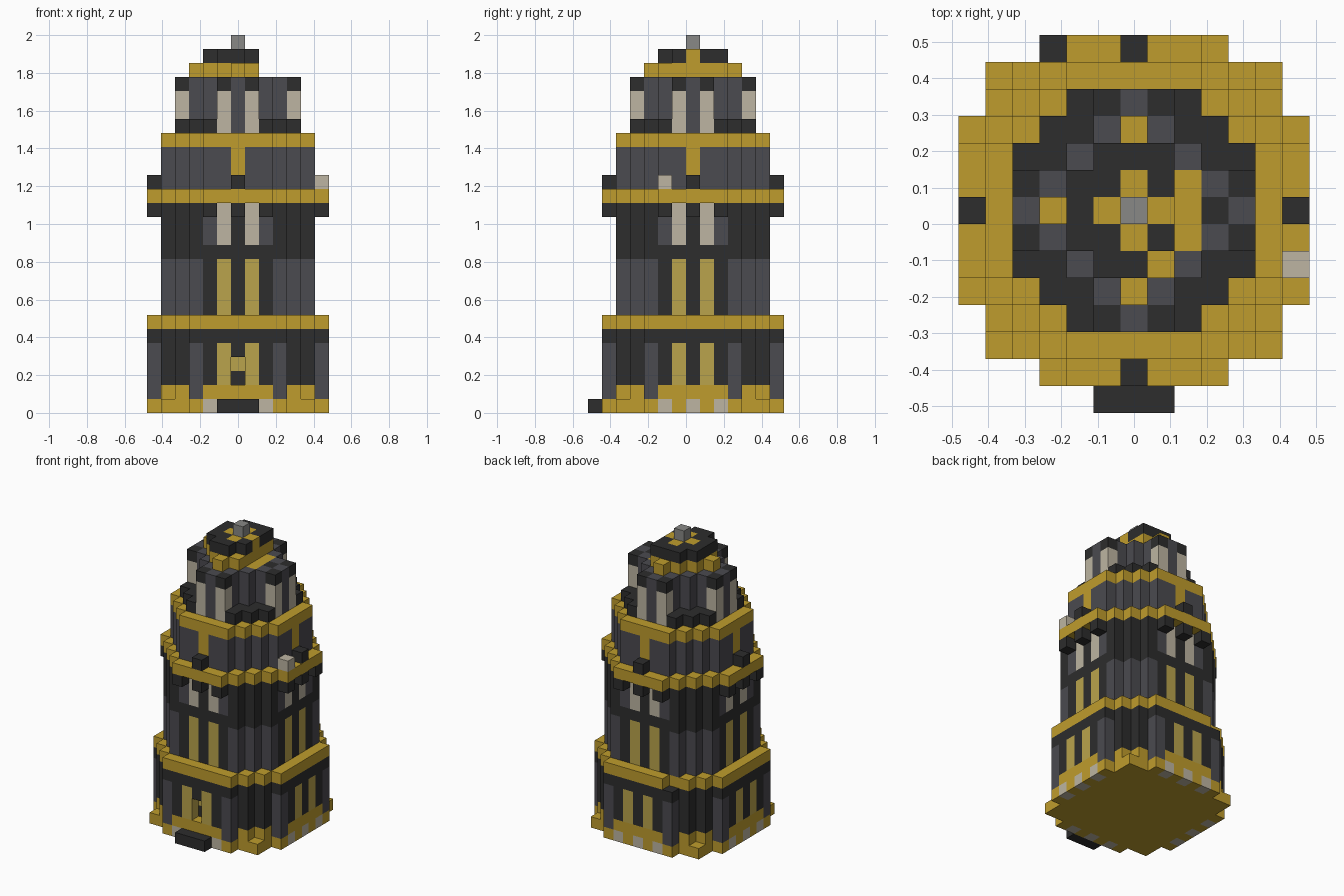
import bpy
import bmesh
from mathutils import Vector

old = bpy.data.objects.get("Cube")
if old:
    bpy.data.objects.remove(old, do_unlink=True)

U = 2 / 27          # block size
Y_SHIFT = U / 2     # the front step makes the plan one block deeper

COLOURS = {
    "gold": (0.52, 0.335, 0.026),
    "window_gold": (0.49, 0.37, 0.072),
    "dark_stone": (0.026, 0.026, 0.026),
    "grey_stone": (0.070, 0.069, 0.079),
    "pale_stone": (0.51, 0.46, 0.36),
    "finial_grey": (0.25, 0.25, 0.24),
}
NAMES = list(COLOURS)
MATERIALS = []
for name, rgb in COLOURS.items():
    mat = bpy.data.materials.new(name)
    mat.use_nodes = True
    mat.diffuse_color = (*rgb, 1)
    bsdf = mat.node_tree.nodes["Principled BSDF"]
    bsdf.inputs["Base Color"].default_value = (*rgb, 1)
    bsdf.inputs["Roughness"].default_value = 0.9
    MATERIALS.append(mat)

blocks = {}   # every filled grid cell -> colour
parts = {}    # part name -> its cells


def add_block(part, cell, colour):
    blocks[cell] = colour
    parts.setdefault(part, []).append(cell)


def add_layers(part, first, last, reach, total, colour, keep=None):
    """Stepped round plan. The colour is a name or a rule of
    a (distance along the face), b (distance out) and level k."""
    for k in range(first, last + 1):
        for i in range(-reach, reach + 1):
            for j in range(-reach, reach + 1):
                b, a = max(abs(i), abs(j)), min(abs(i), abs(j))
                if a + b > total or (keep and not keep(i, j)):
                    continue
                c = colour if isinstance(colour, str) else colour(a, b, k)
                add_block(part, (i, j, k), c)


def around(a, b):
    """Four-fold symmetric positions on the plan."""
    return {p for s in (-1, 1) for t in (-1, 1) for p in ((a * s, b * t), (b * t, a * s))}


# Colour rules for the walls
def plinth_colour(a, b, k):
    return "pale_stone" if b == 6 and a in (0, 2) else "gold"


def ground_colour(a, b, k):
    if a == 3 and k < 5:
        return "grey_stone"
    if k == 1:
        return "gold"
    return "window_gold" if a == 1 and k < 5 else "dark_stone"


def shaft_colour(a, b, k):
    if k <= 10:
        return "grey_stone" if a > 2 else "window_gold" if a == 1 else "dark_stone"
    if k >= 12 and a == 1:
        return "pale_stone"
    return "grey_stone" if k in (12, 13) and a == 2 else "dark_stone"


def upper_colour(a, b, k):
    return "gold" if a == 0 and k > 16 else "grey_stone"


def drum_base_colour(a, b, k):
    if b == 4 and a < 2:
        return ("grey_stone", "pale_stone")[a]
    return "dark_stone"


def drum_colour(a, b, k):
    if b == 4 and a == 1:
        return "dark_stone" if k == 23 else "pale_stone"
    return "grey_stone" if a + b == 4 else "dark_stone"


# Plinth with corner feet and front step
add_layers("plinth", 0, 0, 6, 9, plinth_colour)
for i, j in around(5, 5):
    add_block("plinth", (i, j, 0), "gold")
for i in (-1, 0, 1):
    add_block("front_step", (i, -7, 0), "dark_stone")

# Ground storey with a recessed doorway
add_layers("ground_storey", 1, 5, 6, 9, ground_colour)
for k, c in ((2, "dark_stone"), (3, "window_gold")):
    blocks.pop((0, -6, k))
    parts["ground_storey"].remove((0, -6, k))
    blocks[(0, -5, k)] = c
add_layers("lower_cornice", 6, 6, 6, 9, "gold", lambda i, j: (i, j) != (-3, 6))

# Main shaft, corbels and middle cornice
add_layers("main_shaft", 7, 14, 5, 8, shaft_colour)
for a in (0, 2):
    for i, j in around(a, 6):
        add_block("corbels", (i, j, 14), "dark_stone")
add_layers("middle_cornice", 15, 15, 6, 8, "gold")

# Upper storey with ledge blocks
add_layers("upper_storey", 16, 18, 5, 7, upper_colour)
for i, j in around(0, 6):
    add_block("ledge_blocks", (i, j, 16), "dark_stone")
add_block("ledge_blocks", (6, -2, 16), "pale_stone")
add_layers("upper_cornice", 19, 19, 5, 7, "gold")

# Scalloped drum
add_layers("drum_base", 20, 20, 4, 6, drum_base_colour)
add_layers("drum", 21, 23, 4, 5, drum_colour,
           lambda i, j: abs(i) + abs(j) <= 4 or 4 in (abs(i), abs(j)))
for j in (-1, 0, 1):
    blocks[(2, j, 23)] = "gold"

# Stepped cap and finial
add_layers("cap_trim", 24, 24, 3, 3, "gold", lambda i, j: i < 2)
add_layers("cap", 25, 25, 2, 3, lambda a, b, k: "gold" if a + b < 2 else "dark_stone",
           lambda i, j: i < 2 and (i, j) != (1, -2))
add_block("finial", (0, 0, 26), "finial_grey")

# Turn the exposed block sides into one mesh for each part
AXES = [Vector(v) for v in ((1, 0, 0), (0, 1, 0), (0, 0, 1))]
for part, cells in parts.items():
    bm = bmesh.new()
    for cell in cells:
        centre = Vector(cell)
        for n in range(3):
            for s in (-1, 1):
                out = AXES[n] * s
                if tuple(int(v) for v in centre + out) in blocks:
                    continue
                p, q = AXES[(n + 1) % 3] * s, AXES[(n + 2) % 3]
                corners = [centre + (out + p * x + q * y) / 2
                           for x, y in ((-1, -1), (1, -1), (1, 1), (-1, 1))]
                face = bm.faces.new([
                    bm.verts.new((c.x * U, c.y * U + Y_SHIFT, (c.z + 0.5) * U))
                    for c in corners])
                face.material_index = NAMES.index(blocks[cell])
    bmesh.ops.remove_doubles(bm, verts=bm.verts[:], dist=U / 100)
    mesh = bpy.data.meshes.new(part)
    for mat in MATERIALS:
        mesh.materials.append(mat)
    bm.to_mesh(mesh)
    bm.free()
    bpy.context.collection.objects.link(bpy.data.objects.new(part, mesh))
